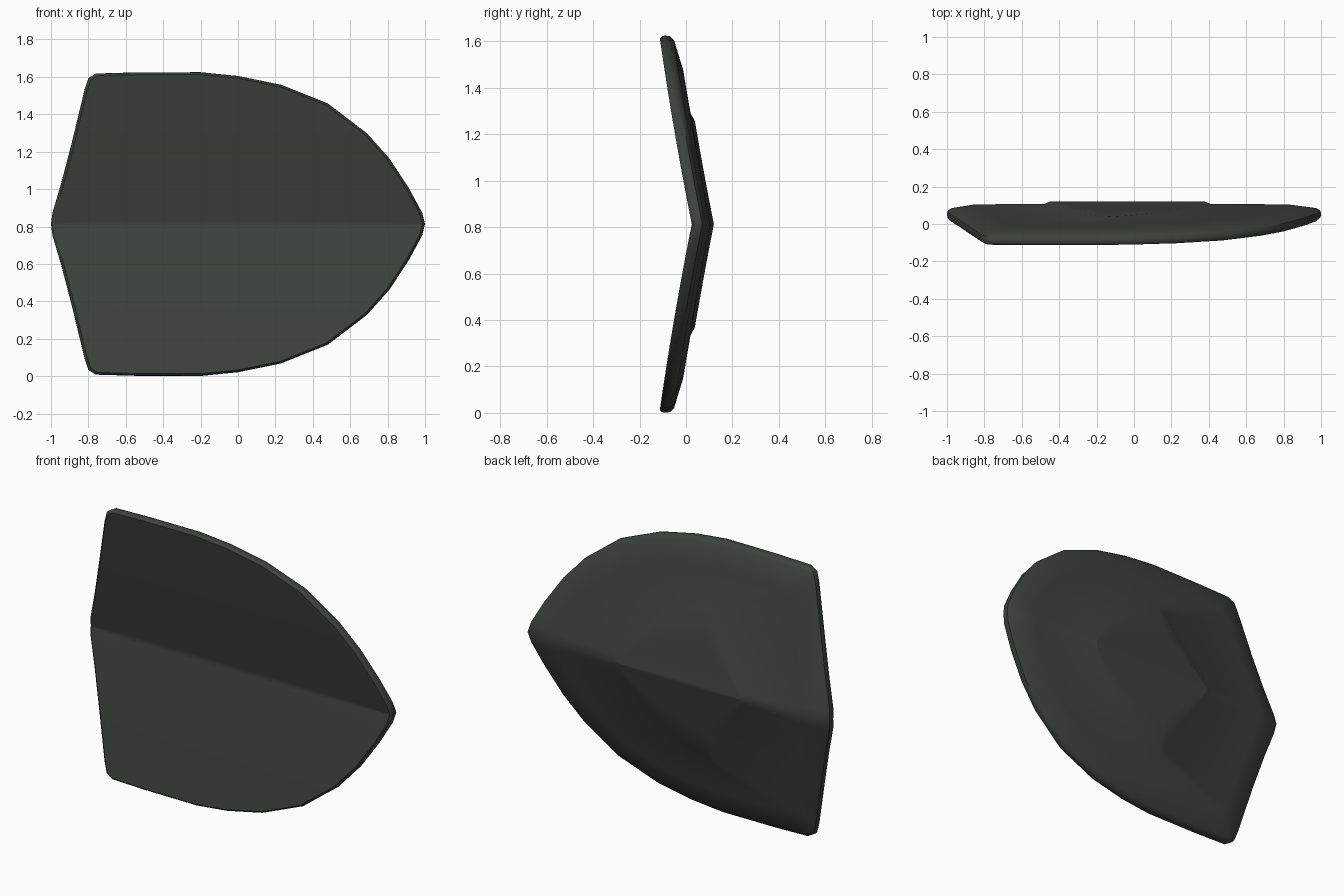
import bpy, bmesh, math

if "Cube" in bpy.data.objects:
    bpy.data.objects.remove(bpy.data.objects["Cube"])

CZ = 0.813  # height of the centre ridge

# half outlines as (x, distance from ridge): rear ridge -> corner -> tip
OUTLINE = [(-1, 0), (-.992, .06), (-.945, .22), (-.89, .43), (-.82, .72), (-.80, .78),
           (-.76, .805), (-.55, .811), (-.2, .812), (0, .792), (.23, .745), (.48, .645),
           (.69, .485), (.81, .35), (.915, .19), (.985, .06), (1, 0)]
PANEL = [(-.48, 0), (-.465, .03), (-.40, .13), (-.31, .28), (-.205, .46), (-.195, .475),
         (-.18, .478), (-.15, .475), (-.05, .44), (.03, .40), (.11, .35), (.19, .285),
         (.27, .21), (.32, .15), (.365, .09), (.40, .03), (.41, 0)]


def front_y(d):
    return .025 - .2 * d + .035 * d * d


def loop(pts, thick, sx=1, sd=1, ox=0):
    """3D half loop: points scaled in x and d, lifted off the front surface."""
    return [(x * sx + ox, front_y(d * sd) + thick, d * sd) for x, d in pts]


def build():
    rows = []
    # front skin, from the valley out to the rim
    for f in (0, .025, .3, .55, .8, 1):
        rows.append(loop(OUTLINE, 0, .985, .985 * f))
    # rounded rim
    for s, t in ((.997, .010), (1, .025), (.997, .045), (.975, .060)):
        rows.append(loop(OUTLINE, t, s, s))
    # sloped border, then the raised centre panel
    rows.append(loop(OUTLINE, .080, .835, .82, -.015))
    rows.append(loop(PANEL, .082))
    rows.append(loop(PANEL, .095, .93, .93, -.003))
    # panel skin back to the ridge
    for f in (.6, .3, .03, 0):
        rows.append(loop(PANEL, .095, .93, .93 * f, -.003))

    bm = bmesh.new()
    for side in (1, -1):
        grid = [[bm.verts.new((x, y, CZ + side * d)) for x, y, d in r] for r in rows]
        for a, b in zip(grid, grid[1:]):
            for i in range(len(a) - 1):
                q = (a[i], a[i + 1], b[i + 1], b[i])
                bm.faces.new(q if side == 1 else q[::-1])
    bmesh.ops.remove_doubles(bm, verts=bm.verts, dist=.0005)
    bmesh.ops.recalc_face_normals(bm, faces=bm.faces)
    me = bpy.data.meshes.new("shield_plate")
    bm.to_mesh(me)
    bm.free()
    return me


mat = bpy.data.materials.new("dark green grey")
mat.diffuse_color = (.045, .055, .045, 1)
mat.use_nodes = True
mat.node_tree.nodes["Principled BSDF"].inputs["Base Color"].default_value = mat.diffuse_color

shield = bpy.data.objects.new("shield_plate", build())
bpy.context.collection.objects.link(shield)
shield.data.materials.append(mat)
bpy.context.view_layer.objects.active = shield
shield.select_set(True)
bpy.ops.object.shade_smooth_by_angle(angle=math.radians(40))
